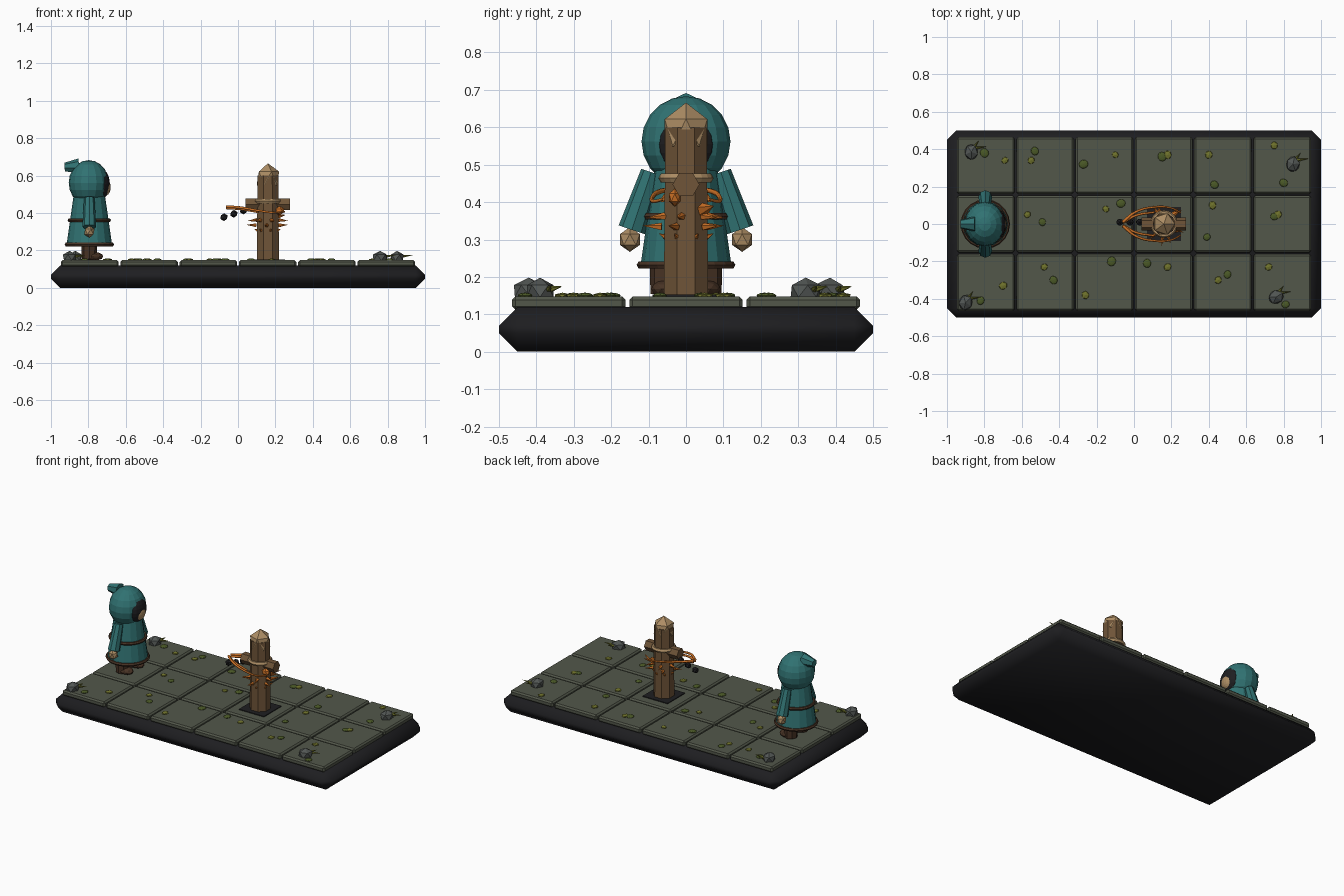
import bpy, bmesh, math, random
from mathutils import Vector, Matrix

random.seed(4)
if "Cube" in bpy.data.objects:
    bpy.data.objects.remove(bpy.data.objects["Cube"])


def paint(name, *rgb):
    m = bpy.data.materials.new(name)
    m.use_nodes = True
    m.diffuse_color = (*rgb, 1)
    m.node_tree.nodes["Principled BSDF"].inputs["Base Color"].default_value = (*rgb, 1)
    return m


TEAL = paint("teal cloth", .03, .17, .17)
TRIM = paint("dark brown leather", .065, .033, .018)
TAN = paint("pale tan", .42, .27, .13)
STONE = paint("paving stone", .085, .095, .068)
BLACK = paint("charcoal", .013, .013, .015)
WOOD = paint("wood", .16, .09, .04)
ORANGE = paint("ember orange", .62, .17, .02)
OLIVE = paint("olive moss", .16, .17, .025)
GREEN = paint("dark moss", .07, .1, .02)
ROCK = paint("grey rock", .085, .095, .09)


def finish(name, bm, mat, matrix=None, smooth=False):
    if matrix:
        bm.transform(matrix)
    mesh = bpy.data.meshes.new(name)
    bm.to_mesh(mesh)
    bm.free()
    mesh.materials.append(mat)
    if smooth:
        mesh.shade_smooth()
    ob = bpy.data.objects.new(name, mesh)
    bpy.context.collection.objects.link(ob)
    return ob


def block(name, mat, center, size, bevel=0, smooth=False):
    bm = bmesh.new()
    bmesh.ops.create_cube(bm, size=1, matrix=Matrix.Diagonal((*size, 1)))
    if bevel:
        bmesh.ops.bevel(bm, geom=bm.edges[:], offset=bevel, segments=1, affect='EDGES')
    return finish(name, bm, mat, Matrix.Translation(center), smooth)


def rod(name, mat, start, end, r1, r2, sides=8, spin=0):
    a, b = Vector(start), Vector(end)
    d = b - a
    bm = bmesh.new()
    bmesh.ops.create_cone(bm, cap_ends=True, segments=sides, radius1=r1, radius2=r2, depth=d.length)
    turn = d.to_track_quat('Z', 'Y').to_matrix().to_4x4() @ Matrix.Rotation(math.radians(spin), 4, 'Z')
    return finish(name, bm, mat, Matrix.Translation((a + b) / 2) @ turn)


def ball(name, mat, center, scale, detail=1, spin=0, uv=False):
    bm = bmesh.new()
    if uv:
        bmesh.ops.create_uvsphere(bm, u_segments=16, v_segments=10, radius=1)
    else:
        bmesh.ops.create_icosphere(bm, subdivisions=detail, radius=1)
    m = Matrix.Translation(center) @ Matrix.Rotation(spin, 4, 'Z') @ Matrix.Diagonal((*scale, 1))
    return finish(name, bm, mat, m)


def hoop(name, mat, center, radius, thick):
    bpy.ops.mesh.primitive_torus_add(location=center, major_radius=radius, minor_radius=thick,
                                     major_segments=20, minor_segments=6)
    ob = bpy.context.object
    ob.name = name
    ob.data.materials.append(mat)
    return ob


# Plinth and paving
block("plinth", BLACK, (0, 0, .06), (2, 1, .12), .05, True)
PX, PY, TOP = .317, .313, .148
for i in range(6):
    for j in range(3):
        block("paving_tile", STONE, ((i - 2.5) * PX, (j - 1) * PY, .13), (.307, .303, .036), .009)

# Moss tufts, one pale and one dark on each open tile
pale = [(-.69, .34), (-.55, .34), (-.1, .37), (.18, .37), (.4, .37), (.75, .42),
        (-.57, .05), (-.15, .08), (.42, .1), (.77, .05),
        (-.48, -.23), (-.26, -.38), (-.7, -.33), (.18, -.23), (.45, -.3), (.72, -.23)]
dark = [(-.8, .38), (-.53, .39), (-.27, .32), (.15, .36), (.43, .21), (.8, .22),
        (-.49, .01), (-.07, .11), (.39, -.07), (.75, .04),
        (-.43, -.3), (-.12, -.2), (-.82, -.41), (.07, -.21), (.5, -.27), (.81, -.43)]
for spots, mat, detail in ((pale, OLIVE, 1), (dark, GREEN, 2)):
    for x, y in spots:
        r = random.uniform(.02, .026)
        ball("moss_tuft", mat, (x, y, .15), (r, r * .9, .008), detail, random.uniform(0, 6))

# Corner rocks with grass blades
for x, y in ((-.87, .385), (-.9, -.42), (.85, .32), (.76, -.39)):
    ball("corner_rock", ROCK, (x, y, .162), (.046, .04, .036), 1, x * 9)
    for dx, dy in ((.085, .03), (.04, .06)):
        rod("grass_blade", OLIVE, (x + .01, y + .02, .165), (x + dx, y + dy, .175), .011, 0, 5)

# Hooded figure, facing +x
FX = -.795
rod("robe", TEAL, (FX, 0, .228), (FX, 0, .5), .122, .083, 16)
hoop("robe_hem", TRIM, (FX, 0, .232), .121, .011)
hoop("belt", TRIM, (FX, 0, .362), .106, .01)
ball("hood", TEAL, (FX - .003, 0, .562), (.107, .119, .121), uv=True)
rod("hood_tail", TEAL, (-.85, 0, .65), (-.927, 0, .645), .042, .024, 7)
ball("hood_opening", BLACK, (-.725, 0, .555), (.04, .075, .075), uv=True)
ball("face", TAN, (-.71, 0, .538), (.029, .046, .046), uv=True)
for side, word in ((1, "left"), (-1, "right")):
    rod(word + "_sleeve", TEAL, (FX, side * .093, .48), (FX, side * .145, .326), .028, .037)
    ball(word + "_hand", TAN, (FX, side * .15, .3), (.031, .031, .033))
    rod(word + "_leg", TRIM, (FX, side * .055, .155), (FX, side * .055, .235), .04, .042)
    ball(word + "_boot", TRIM, (-.775, side * .055, .168), (.056, .038, .024), 2)

# Wooden training post
CX = .16
block("post_footing", BLACK, (CX, 0, .149), (.18, .18, .008))
rod("post", WOOD, (CX, 0, TOP), (CX, 0, .6), .064, .06, 8, 22.5)
ball("post_cap", TAN, (CX, 0, .586), (.067, .067, .08))
rod("crossbar", WOOD, (.04, 0, .447), (.278, 0, .447), .036, .036, 6, 30)
hoop("rope_binding", TAN, (CX, 0, .464), .06, .014)

# Ember strands sweeping round the post
for side in (1, -1):
    for k, spread in enumerate((1, .7)):
        curve = bpy.data.curves.new("ember_strand", 'CURVE')
        curve.dimensions = '3D'
        curve.bevel_depth = .008
        curve.bevel_resolution = 1
        curve.resolution_u = 4
        curve.use_fill_caps = True
        path = [(-.06, .01, .434), (.01, .065, .43), (.11, .09, .413), (.2, .085, .402), (.25, .06, .408)]
        path = path[:5 - 2 * k]
        spline = curve.splines.new('BEZIER')
        spline.bezier_points.add(len(path) - 1)
        for n, (p, (x, y, z)) in enumerate(zip(spline.bezier_points, path)):
            p.co = (x, y * side * spread, z - k * .008)
            p.handle_left_type = p.handle_right_type = 'AUTO'
            p.radius = 1 - .12 * n
        curve.materials.append(ORANGE)
        bpy.context.collection.objects.link(bpy.data.objects.new("ember_strand", curve))

# Flame tongues in three tiers, with two larger embers on the struck face
for z, inner, outer, lift, count in ((.362, .06, .112, -.004, 6), (.334, .065, .118, .003, 5), (.304, .05, .075, .012, 7)):
    for i in range(count):
        a = math.tau * (i + z * 5) / count
        c, s = math.cos(a), math.sin(a)
        rod("flame_tongue", ORANGE, (CX + inner * c, inner * s, z),
            (CX + outer * c, outer * s, z + lift), .011, 0, 5)
ball("large_ember", ORANGE, (.222, -.03, .412), (.028, .018, .024))
rod("small_ember", ORANGE, (.2, .045, .38), (.255, .075, .39), .018, 0, 5)

# Trail of cinders
for x, z in ((-.075, .378), (-.022, .396), (.03, .414)):
    ball("cinder", BLACK, (x, .01, z), (.022, .02, .021))
